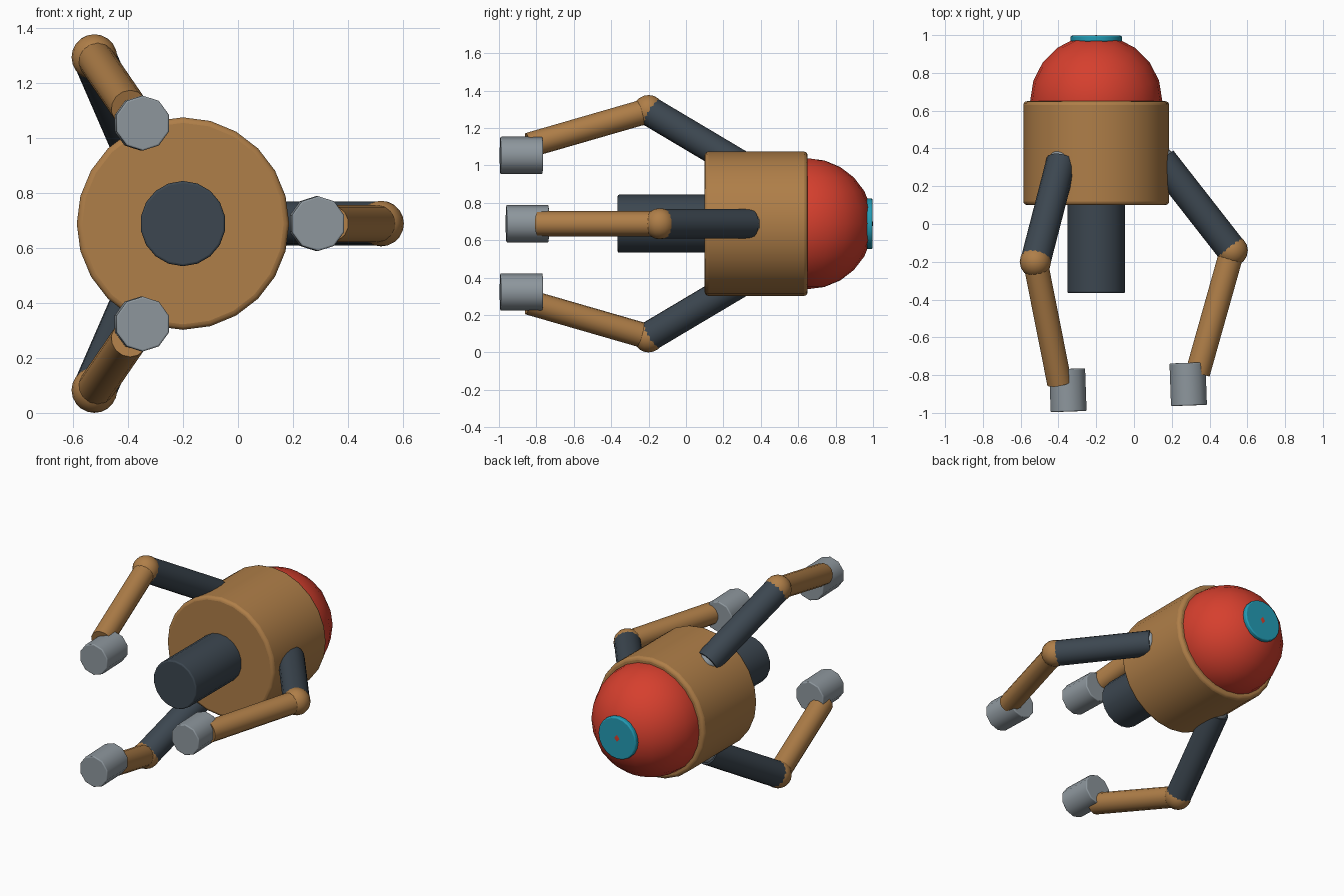
import bpy
from math import radians
from mathutils import Vector

if "Cube" in bpy.data.objects:
    bpy.data.objects.remove(bpy.data.objects["Cube"])

CX, CZ = -0.2, 0.688  # main axis runs along y through this point


def mat(name, rgb):
    m = bpy.data.materials.new(name)
    m.diffuse_color = (*rgb, 1)
    m.use_nodes = True
    m.node_tree.nodes["Principled BSDF"].inputs["Base Color"].default_value = m.diffuse_color
    return m


TAN = mat("tan", (0.43, 0.21, 0.065))
DARK = mat("dark", (0.045, 0.062, 0.08))
RED = mat("red", (0.67, 0.05, 0.027))
TEAL = mat("teal", (0.017, 0.33, 0.46))
GREY = mat("grey", (0.27, 0.31, 0.34))


def finish(name, material, bevel=0):
    ob = bpy.context.object
    ob.name = name
    ob.data.materials.append(material)
    bpy.ops.object.shade_smooth_by_angle(angle=radians(40))
    if bevel:
        b = ob.modifiers.new("edge", 'BEVEL')
        b.width, b.segments, b.limit_method = bevel, 3, 'ANGLE'
        b.angle_limit = radians(50)
    return ob


def rod(name, a, b, r, sides, material, bevel=0):
    a, b = Vector(a), Vector(b)
    bpy.ops.mesh.primitive_cylinder_add(
        vertices=sides, radius=r, depth=(b - a).length, location=(a + b) / 2,
        rotation=(b - a).to_track_quat('Z', 'Y').to_euler())
    return finish(name, material, bevel)


def ball(name, loc, r, seg, rings, material):
    bpy.ops.mesh.primitive_uv_sphere_add(
        segments=seg, ring_count=rings, radius=r, location=loc)
    return finish(name, material)


def axial(name, y0, y1, r, sides, material, bevel):
    return rod(name, (CX, y0, CZ), (CX, y1, CZ), r, sides, material, bevel)


# Central body, front barrel, rear dome and its cap
axial("body", 0.10, 0.65, 0.386, 24, TAN, 0.02)
axial("barrel", -0.365, 0.16, 0.155, 18, DARK, 0.008)
ball("dome", (CX, 0.65, CZ), 0.35, 20, 12, RED)
axial("dome_cap", 0.965, 0.997, 0.136, 20, TEAL, 0.008)


# Jointed arm: shoulder, upper arm, elbow, forearm, hand
def arm(tag, shoulder, elbow, wrist, hand):
    ball(tag + "_shoulder", shoulder, 0.069, 16, 10, GREY)
    rod(tag + "_upper_arm", shoulder, elbow, 0.08, 16, DARK)
    ball(tag + "_elbow", elbow, 0.083, 16, 10, TAN)
    rod(tag + "_forearm", elbow, wrist, 0.067, 14, TAN)
    h, d = Vector(hand), Vector((0.004, -0.113, 0))
    rod(tag + "_hand", h - d, h + d, 0.1, 10, GREY, 0.006)


arm("side_arm", (0.145, 0.34, CZ), (0.52, -0.14, CZ),
    (0.337, -0.79, CZ), (0.287, -0.848, CZ))
for tag, s in (("upper", 1), ("lower", -1)):
    arm(tag + "_arm", (-0.385, 0.33, CZ + s * 0.29), (-0.522, -0.2, CZ + s * 0.605),
        (-0.395, -0.84, CZ + s * 0.42), (-0.35, -0.88, CZ + s * 0.365))
